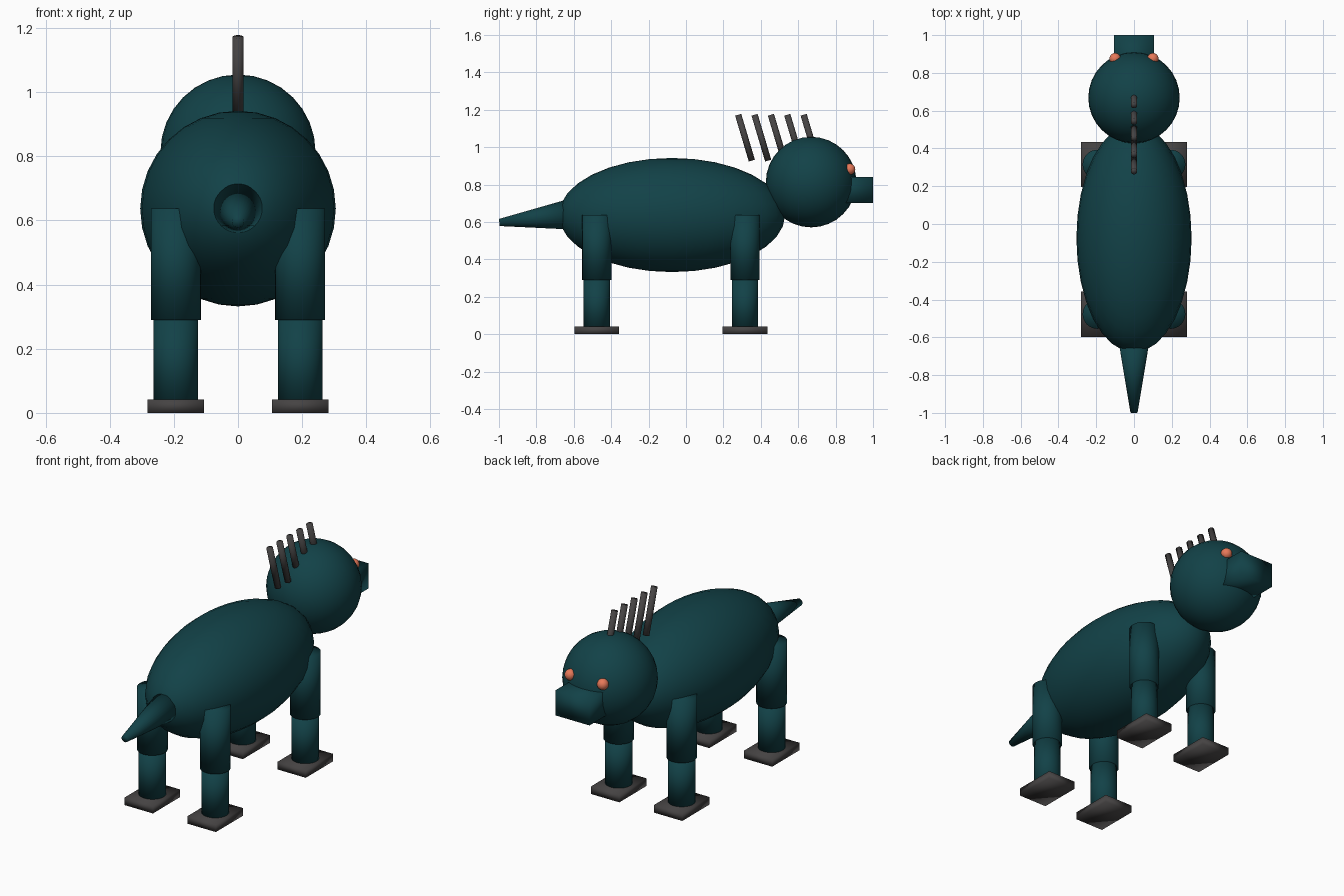
import bpy, math
from mathutils import Vector

if "Cube" in bpy.data.objects:
    bpy.data.objects.remove(bpy.data.objects["Cube"])


def material(name, color):
    m = bpy.data.materials.new(name)
    m.diffuse_color = (*color, 1)
    m.use_nodes = True
    m.node_tree.nodes["Principled BSDF"].inputs["Base Color"].default_value = m.diffuse_color
    return m


TEAL = material("dark teal", (0.006, 0.054, 0.064))
GREY = material("charcoal", (0.060, 0.056, 0.056))
ORANGE = material("orange", (0.80, 0.19, 0.10))


def finish(name, mat):
    ob = bpy.context.object
    ob.name = name
    ob.data.materials.append(mat)
    bpy.ops.object.transform_apply(location=False, rotation=False, scale=True)
    bpy.ops.object.shade_smooth()
    return ob


def ball(name, loc, radii, mat):
    bpy.ops.mesh.primitive_uv_sphere_add(segments=32, ring_count=16, location=loc)
    bpy.context.object.scale = radii
    return finish(name, mat)


def box(name, loc, size, mat):
    bpy.ops.mesh.primitive_cube_add(size=1, location=loc)
    bpy.context.object.scale = size
    return finish(name, mat)


def rod(name, start, end, r1, r2, mat):
    a, b = Vector(start), Vector(end)
    bpy.ops.mesh.primitive_cone_add(vertices=32, radius1=r1, radius2=r2,
                                    depth=(b - a).length, location=(a + b) / 2)
    bpy.context.object.rotation_euler = (b - a).to_track_quat('Z', 'Y').to_euler()
    return finish(name, mat)


# Body, head and snout
ball("body", (0, -0.075, 0.637), (0.305, 0.605, 0.305), TEAL)
ball("head", (0, 0.669, 0.813), (0.242, 0.242, 0.242), TEAL)
box("snout", (0, 0.88, 0.771), (0.21, 0.24, 0.14), TEAL)

# Tapering tail
rod("tail", (0, -0.60, 0.643), (0, -0.998, 0.597), 0.085, 0.019, TEAL)

# Eyes and legs on both sides
for side, sx in (("left", -1), ("right", 1)):
    ball(side + "_eye", (sx * 0.1, 0.875, 0.882), (0.03, 0.03, 0.03), ORANGE)
    for end, y in (("front", 0.315), ("back", -0.477)):
        x = sx * 0.194
        tag = f"{end}_{side}_"
        rod(tag + "upper_leg", (x, y, 0.29), (x, y, 0.637), 0.078, 0.078, TEAL)
        rod(tag + "lower_leg", (x, y, 0.02), (x, y, 0.30), 0.07, 0.07, TEAL)
        box(tag + "foot", (x, y, 0.021), (0.175, 0.24, 0.042), GREY)

# Row of leaning mane spikes
for i in range(5):
    y = 0.279 + i * 0.0875
    rod(f"mane_spike_{i + 1}", (0, y + 0.073, 0.928), (0, y, 1.173),
        0.017, 0.017, GREY)
